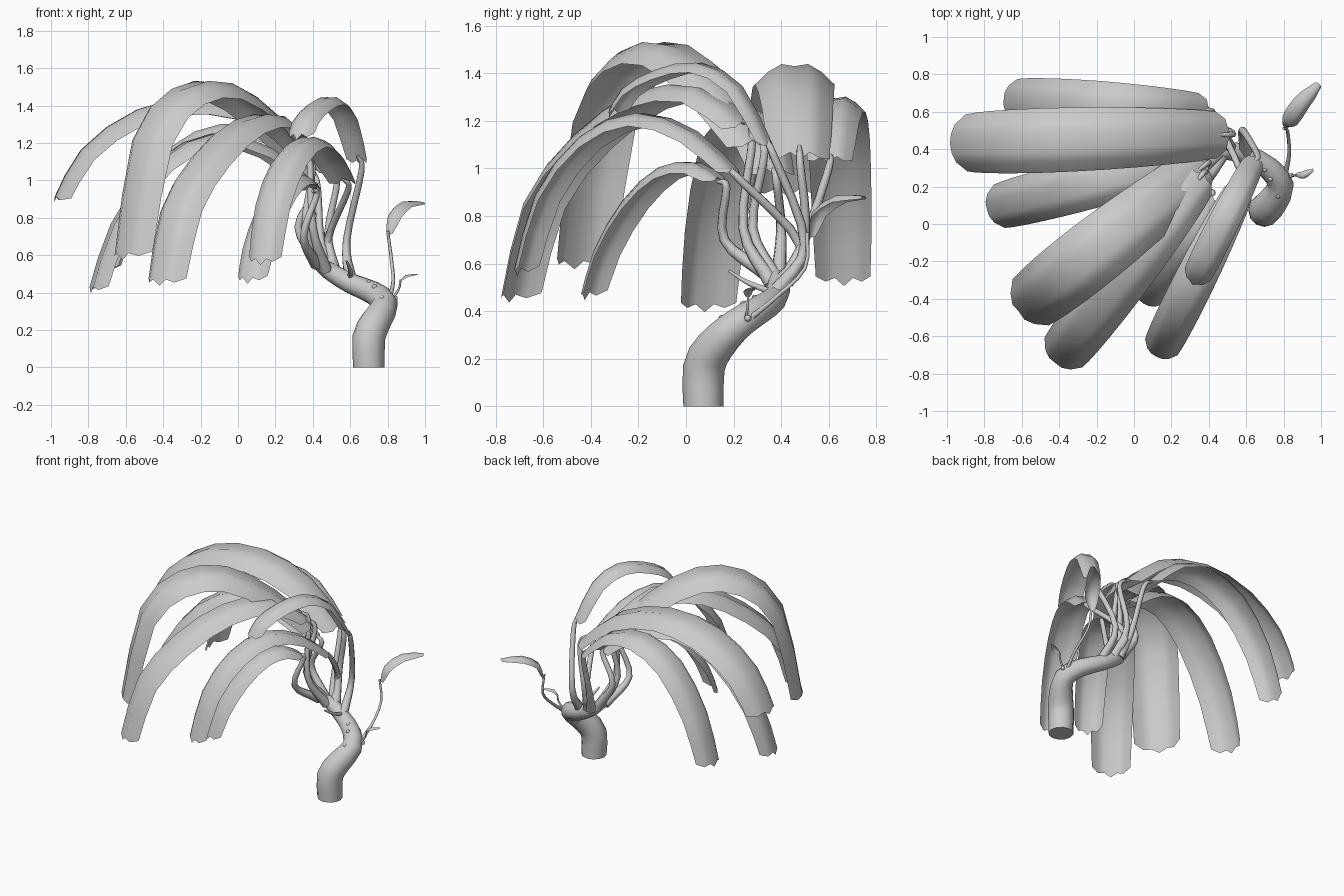
import bpy, bmesh, math
from mathutils import Vector

cube = bpy.data.objects.get("Cube")
if cube:
    bpy.data.objects.remove(cube, do_unlink=True)

grey = bpy.data.materials.new("pale_grey")
grey.use_nodes = True
grey.diffuse_color = (.6, .6, .6, 1)
grey.node_tree.nodes["Principled BSDF"].inputs["Base Color"].default_value = (.6, .6, .6, 1)


def finish(bm, name):
    mesh = bpy.data.meshes.new(name)
    bm.to_mesh(mesh)
    bm.free()
    mesh.materials.append(grey)
    obj = bpy.data.objects.new(name, mesh)
    bpy.context.collection.objects.link(obj)
    bpy.ops.object.select_all(action='DESELECT')
    obj.select_set(True)
    bpy.context.view_layer.objects.active = obj
    bpy.ops.object.shade_smooth_by_angle(angle=math.radians(65))
    return obj


def smooth_path(points, steps):
    """Catmull-Rom interpolation through the points."""
    pts = [Vector(p) for p in points]
    pts = [pts[0] * 2 - pts[1]] + pts + [pts[-1] * 2 - pts[-2]]
    out = []
    for a, b, c, d in zip(pts, pts[1:], pts[2:], pts[3:]):
        for i in range(steps):
            t = i / steps
            out.append((b * 2 + (c - a) * t + (a * 2 - b * 5 + c * 4 - d) * t ** 2
                        + (b * 3 - a - c * 3 + d) * t ** 3) / 2)
    return out + [pts[-2]]


def tangent(path, i):
    return (path[min(i + 1, len(path) - 1)] - path[max(i - 1, 0)]).normalized()


def tube(name, points, radii, sides=8, steps=3):
    """Tapered tube; radii run evenly along the points."""
    path = smooth_path(points, steps)
    rads = smooth_path([(r, 0, 0) for r in radii], steps)
    bm = bmesh.new()
    rings = []
    side = Vector((1, 0, 0))
    for i, p in enumerate(path):
        t = tangent(path, i)
        if i == 0 and abs(p.z) < .001:
            t = Vector((0, 0, 1))
        side = (side - t * side.dot(t)).normalized()
        up = t.cross(side)
        ring = []
        for k in range(sides):
            a = math.tau * k / sides
            ring.append(bm.verts.new(p + (side * math.cos(a) + up * math.sin(a)) * rads[i].x))
        rings.append(ring)
    for a, b in zip(rings, rings[1:]):
        for k in range(sides):
            n = (k + 1) % sides
            bm.faces.new((a[k], a[n], b[n], b[k]))
    bm.faces.new(rings[0][::-1])
    bm.faces.new(rings[-1])
    return finish(bm, name)


def blade(name, path, width, shape, jag, arch=.29, columns=6):
    """Arched strip with a shallow midrib groove and ragged ends."""
    bm = bmesh.new()
    rows = []
    last = len(path) - 1
    across = path[-1] - path[0]
    side = Vector((-across.y, across.x, 0)).normalized()
    for i, p in enumerate(path):
        t = tangent(path, i)
        up = t.cross(side).normalized()
        row = []
        for k in range(columns + 1):
            u = 2 * k / columns - 1
            w = width * shape(i / last)
            droop = w * (arch * u * u + max(0, .06 - .18 * abs(u)))
            notch = jag * (abs(u) + (.6 if k % 2 == 0 else 0)) if i in (0, last) else 0
            pull = t * notch * (1 if i == 0 else -1)
            row.append(bm.verts.new(p + side * u * w / 2 - up * droop + pull))
        rows.append(row)
    for a, b in zip(rows, rows[1:]):
        for k in range(columns):
            bm.faces.new((a[k], b[k], b[k + 1], a[k + 1]))
    return finish(bm, name)


def frond_shape(t):
    return .76 + .16 * t + .2 * math.sin(math.pi * t)


REACH = (0, .2, .45, .7, .9, 1)


def frond(name, base, tip, width, heights, root, bulge):
    """Big drooping leaf and the bent stem that carries it."""
    points = []
    for f, z in zip(REACH, heights):
        xy = Vector(base).lerp(Vector(tip), f)
        points.append((xy.x, xy.y, z))
    blade(name + "_frond", smooth_path(points, 2), width, frond_shape, .035)
    drop = Vector((0, 0, .03))
    end = Vector(points[0]) - drop
    inside = Vector(points[0]).lerp(Vector(points[1]), .3) - drop
    tube(name + "_stem", (root, bulge, end, inside), (.034, .021, .017, .008), 7, 4)


# Bent trunk
tube("trunk", ((.7, .073, 0), (.7, .075, .16), (.74, .12, .25), (.785, .21, .34),
               (.72, .3, .4), (.6, .37, .45), (.48, .39, .52), (.41, .35, .57)),
     (.084, .088, .082, .07, .062, .054, .046, .025), 12, 2)

# Eight drooping fronds with their stems
frond("back", (.42, .6), (-.71, .665), .25, (1.03, 1.25, 1.31, 1.18, .86, .51),
      (.48, .42, .52), (.44, .5, .7))
frond("upper_back", (.53, .48), (-1, .43), .33, (1.05, 1.33, 1.45, 1.39, 1.17, .89),
      (.52, .4, .5), (.48, .5, .72))
frond("low_side", (.42, .38), (-.8, .075), .26, (.98, 1.18, 1.26, 1.11, .77, .4),
      (.44, .39, .55), (.32, .4, .75))
frond("tallest", (.4, .33), (-.63, -.48), .34, (1.1, 1.35, 1.53, 1.5, 1.23, .58),
      (.46, .38, .53), (.36, .28, .75))
frond("front", (.38, .28), (-.43, -.755), .28, (1.18, 1.35, 1.33, 1.15, .87, .44),
      (.47, .36, .52), (.4, .24, .75))
frond("outer_front", (.59, .23), (.115, -.72), .21, (.98, 1.16, 1.24, 1.14, .89, .55),
      (.52, .38, .5), (.48, .48, .68))
frond("short_top", (.66, .37), (.31, -.33), .16, (1.08, 1.35, 1.45, 1.42, 1.34, 1.22),
      (.6, .37, .47), (.58, .5, .68))
frond("inner_front", (.42, .17), (.045, -.435), .2, (.95, 1.03, 1.01, .87, .66, .45),
      (.42, .35, .55), (.35, .16, .7))


# Young shoots on the trunk bend
def bud_shape(t):
    return .4 + .6 * math.sin(math.pi * t) ** .7


tube("shoot_stem", ((.81, .27, .37), (.83, .38, .46), (.82, .5, .58), (.8, .51, .73)),
     (.014, .01, .009, .008), 6)
blade("shoot_leaf", smooth_path(((.8, .52, .71), (.82, .54, .82), (.89, .64, .89), (.99, .75, .885)), 2),
      .1, bud_shape, .003, .35)
tube("sprout_stem", ((.82, .25, .36), (.86, .26, .42), (.87, .26, .47)), (.008, .006, .005), 6)
blade("sprout_leaf", smooth_path(((.86, .26, .46), (.9, .26, .495), (.96, .29, .5)), 2),
      .04, bud_shape, .002)

# Curled dry twig between the stems
tube("twig", ((.6, .36, .48), (.6, .26, .52), (.58, .18, .57)), (.016, .012, .006), 6)

# Small knots on the bark
for i, spot in enumerate(((.73, .24, .43), (.77, .15, .37), (.84, .26, .37), (.7, .29, .455))):
    bm = bmesh.new()
    bmesh.ops.create_uvsphere(bm, u_segments=8, v_segments=6, radius=.014)
    bmesh.ops.translate(bm, vec=spot, verts=bm.verts)
    finish(bm, "knot_" + str(i + 1))
